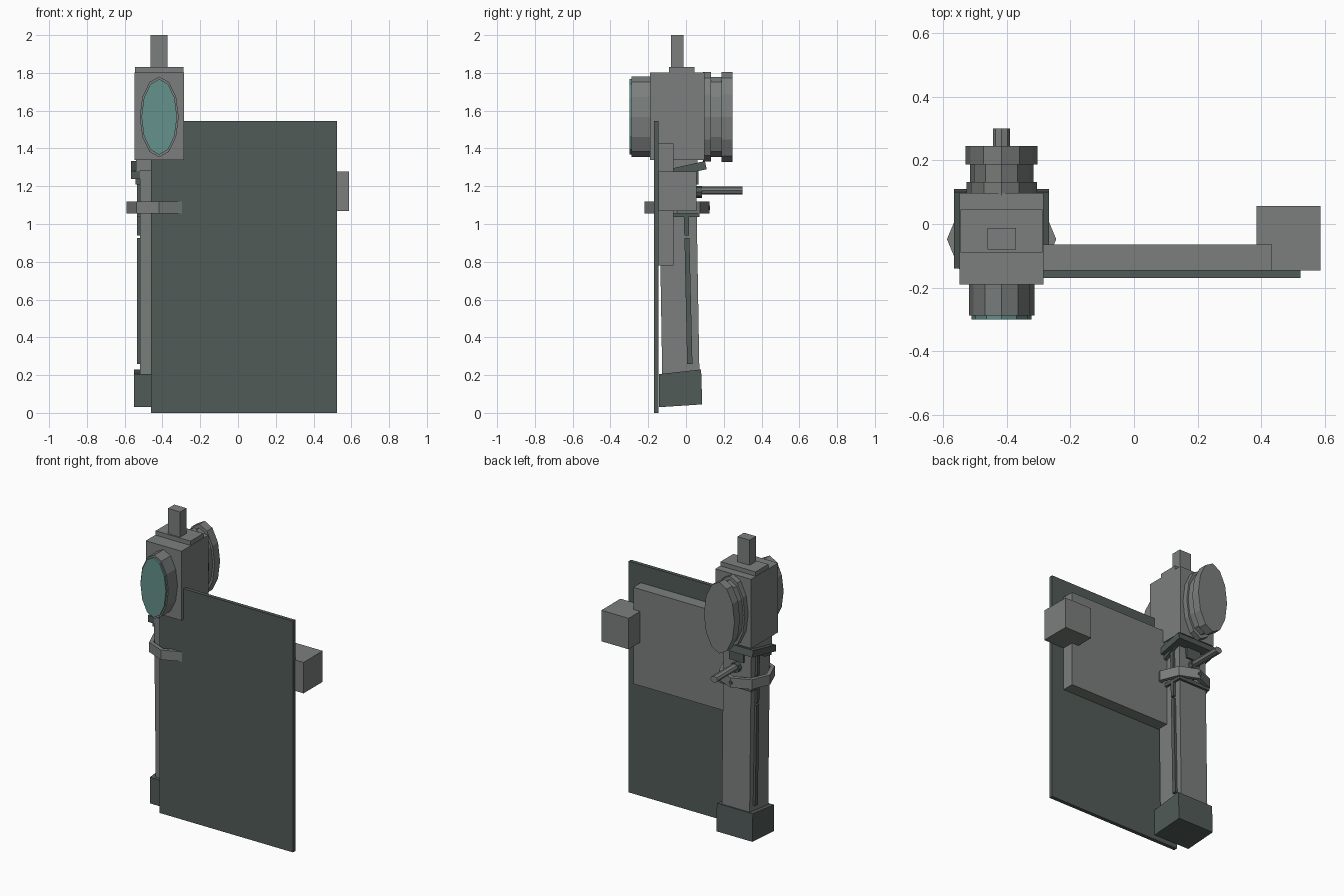
import bpy, bmesh, math
from mathutils import Vector

if "Cube" in bpy.data.objects:
    bpy.data.objects.remove(bpy.data.objects["Cube"])


def material(name, rgb):
    m = bpy.data.materials.new(name)
    m.diffuse_color = (*rgb, 1)
    m.use_nodes = True
    m.node_tree.nodes["Principled BSDF"].inputs["Base Color"].default_value = m.diffuse_color
    return m


GREY = material("steel grey", (0.196, 0.212, 0.202))
DARK = material("dark green grey", (0.082, 0.104, 0.099))
TEAL = material("teal glass", (0.128, 0.285, 0.265))
CX = -0.417  # centre line of the post and lamp


def extrude(name, points, step, mat):
    """Solid made by sweeping a polygon along a vector."""
    bm = bmesh.new()
    face = bm.faces.new([bm.verts.new(p) for p in points])
    out = bmesh.ops.extrude_face_region(bm, geom=[face])
    moved = [v for v in out["geom"] if isinstance(v, bmesh.types.BMVert)]
    bmesh.ops.translate(bm, verts=moved, vec=Vector(step))
    bmesh.ops.recalc_face_normals(bm, faces=bm.faces)
    mesh = bpy.data.meshes.new(name)
    bm.to_mesh(mesh)
    bm.free()
    mesh.materials.append(mat)
    ob = bpy.data.objects.new(name, mesh)
    bpy.context.collection.objects.link(ob)
    return ob


def side_prism(name, x0, x1, yz, mat):
    return extrude(name, [(x0, y, z) for y, z in yz], (x1 - x0, 0, 0), mat)


def box(name, x0, x1, y0, y1, z0, z1, mat):
    return side_prism(name, x0, x1, [(y0, z0), (y1, z0), (y1, z1), (y0, z1)], mat)


def disc(name, rx, rz, y0, y1, z, mat, sides=12, x=CX):
    ring = [(x + rx * math.cos(math.tau * i / sides), y0,
             z + rz * math.sin(math.tau * i / sides)) for i in range(sides)]
    return extrude(name, ring, (0, y1 - y0, 0), mat)


# Large flat panel with its backing box and end block
box("panel", -0.46, 0.525, -0.17, -0.145, 0, 1.545, DARK)
box("backing_box", -0.32, 0.435, -0.146, -0.065, 0.78, 1.425, GREY)
box("end_block", 0.385, 0.587, -0.146, 0.056, 1.07, 1.277, GREY)

# Slightly leaning post and its foot
side_prism("post", -0.52, -0.314,
           [(-0.125, 0.15), (0.072, 0.15), (0.053, 1.285), (-0.144, 1.285)], GREY)
side_prism("foot", -0.55, -0.284,
           [(-0.144, 0.03), (0.086, 0.045), (0.08, 0.23), (-0.144, 0.205)], DARK)

# Dark strips on both sides of the post
for side, label in ((-1, "left"), (1, "right")):
    xa, xb = CX + side * 0.09, CX + side * 0.118
    side_prism(label + "_long_strip", xa, xb,
               [(0.006, 0.26), (0.034, 0.26), (0.018, 0.925), (-0.008, 0.925)], DARK)
    side_prism(label + "_short_strip", xa, xb,
               [(-0.009, 0.94), (0.017, 0.94), (0.014, 1.055), (-0.012, 1.055)], DARK)
    side_prism(label + "_upper_strip", xa, xb,
               [(-0.013, 1.12), (0.012, 1.12), (0.008, 1.28), (-0.017, 1.28)], DARK)
    # gusset below the tilted neck plate
    side_prism(label + "_gusset", CX + side * 0.1, CX + side * 0.125,
               [(-0.13, 1.21), (-0.06, 1.225), (0.05, 1.285), (-0.13, 1.25)], DARK)

# Octagonal collar round the post
collar = extrude("collar", [(CX + 0.172 * math.cos(math.tau * i / 8),
                             -0.048 + 0.172 * math.sin(math.tau * i / 8), 1.055)
                            for i in range(8)], (0, 0, 0.065), GREY)
cut = extrude("collar_cutter", [(CX + 0.145 * math.cos(math.tau * i / 8),
                                 -0.048 + 0.145 * math.sin(math.tau * i / 8), 1.0)
                                for i in range(8)], (0, 0, 0.2), GREY)
cut.hide_render = True
cut.hide_viewport = True
mod = collar.modifiers.new("hole", "BOOLEAN")
mod.operation = "DIFFERENCE"
mod.object = cut
box("collar_seat", CX - 0.118, CX + 0.118, -0.07, 0.072, 1.036, 1.06, DARK)
disc("collar_screw", 0.012, 0.012, 0.05, 0.128, 1.087, DARK, 8)

# Crank handle pointing back
disc("crank_hub", 0.035, 0.032, 0.04, 0.085, 1.17, DARK, 8)
disc("crank_handle", 0.027, 0.021, 0.05, 0.3, 1.177, GREY, 8)

# Tilted neck plates between post and lamp
side_prism("neck_plate", -0.567, -0.267,
           [(-0.14, 1.237), (0.11, 1.29), (0.1, 1.333), (-0.14, 1.28)], DARK)
side_prism("neck_block", -0.54, -0.294,
           [(-0.135, 1.25), (0.06, 1.29), (0.06, 1.35), (-0.135, 1.35)], GREY)
box("neck_clip", -0.47, -0.364, 0.04, 0.066, 1.21, 1.29, DARK)

# Lamp housing with cap and top stub
box("lamp_housing", -0.549, -0.285, -0.19, 0.097, 1.34, 1.803, GREY)
box("lamp_cap", -0.546, -0.288, -0.09, 0.045, 1.8, 1.832, GREY)
box("top_stub", -0.462, -0.372, -0.08, -0.012, 1.83, 2.0, GREY)

# Oval front barrel with glass, and stepped back cover
disc("front_barrel", 0.103, 0.213, -0.288, -0.18, 1.567, GREY)
disc("front_glass", 0.094, 0.2, -0.3, -0.28, 1.567, TEAL)
disc("back_ring_inner", 0.111, 0.237, 0.09, 0.133, 1.567, GREY)
disc("back_groove", 0.1, 0.212, 0.13, 0.19, 1.567, GREY)
disc("back_cover", 0.113, 0.238, 0.187, 0.245, 1.567, GREY)
